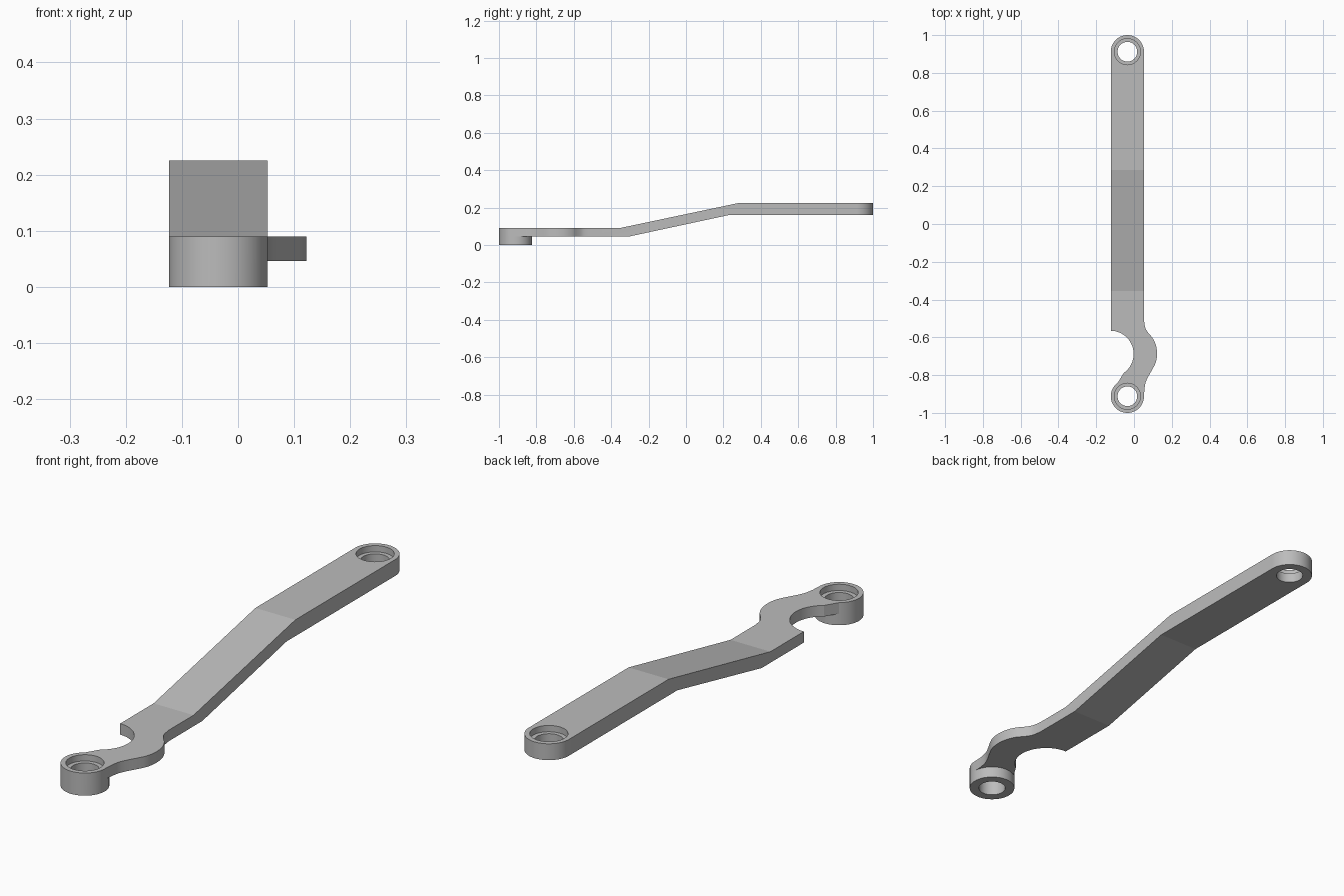
import bpy, bmesh, math
from mathutils import Vector

cube = bpy.data.objects.get("Cube")
if cube:
    bpy.data.objects.remove(cube, do_unlink=True)

steel = bpy.data.materials.new("grey metal")
steel.use_nodes = True
GREY = (0.5, 0.5, 0.5, 1)
steel.diffuse_color = GREY
steel.node_tree.nodes["Principled BSDF"].inputs["Base Color"].default_value = GREY

CX, END_Y, R = -0.035, 0.912, 0.088      # bar axis, hole distance, half width


def arc(cx, cy, r, a0, a1, n):
    angles = [math.radians(a0 + (a1 - a0) * i / n) for i in range(n + 1)]
    return [(cx + r * math.cos(a), cy + r * math.sin(a)) for a in angles]


def spline(points, steps=4):
    """Smooth curve through the points."""
    p = [Vector(q) for q in [points[0], *points, points[-1]]]
    out = []
    for a, b, c, d in zip(p, p[1:], p[2:], p[3:]):
        for i in range(steps):
            t = i / steps
            out.append(tuple((2 * b + (c - a) * t + (2 * a - 5 * b + 4 * c - d) * t**2
                              + (3 * b - a - 3 * c + d) * t**3) / 2))
    return out + [tuple(points[-1])]


def prism(name, points, depth):
    """Extrude a closed 3D polygon along a vector."""
    bm = bmesh.new()
    face = bm.faces.new([bm.verts.new(p) for p in points])
    cap = bmesh.ops.extrude_face_region(bm, geom=[face], use_keep_orig=True)["geom"]
    bmesh.ops.translate(bm, verts=[v for v in cap if isinstance(v, bmesh.types.BMVert)], vec=depth)
    bmesh.ops.recalc_face_normals(bm, faces=bm.faces)
    mesh = bpy.data.meshes.new(name)
    bm.to_mesh(mesh)
    bm.free()
    mesh.materials.append(steel)
    obj = bpy.data.objects.new(name, mesh)
    bpy.context.collection.objects.link(obj)
    return obj


def disc(name, y, r, z0, z1):
    ring = arc(CX, y, r, 0, 360, 64)[:-1]
    return prism(name, [(px, py, z0) for px, py in ring], (0, 0, z1 - z0))


def combine(target, tool, operation):
    bpy.context.view_layer.objects.active = target
    mod = target.modifiers.new(tool.name, "BOOLEAN")
    mod.operation, mod.object, mod.solver = operation, tool, "EXACT"
    bpy.ops.object.modifier_apply(modifier=mod.name)
    bpy.data.objects.remove(tool, do_unlink=True)


# Plan outline: round rear end, notch on the right, curved neck on the left
outline = arc(CX, END_Y, R, 0, 180, 32)
outline += arc(-0.125, -0.688, 0.123, 89, -55, 28)
outline += arc(CX, -END_Y, R, 125, 355, 40)
outline += spline([(0.055, -0.875), (0.062, -0.838), (0.077, -0.805), (0.097, -0.77),
                   (0.115, -0.733), (0.122, -0.69), (0.117, -0.645), (0.1, -0.606),
                   (0.077, -0.578), (0.06, -0.55), (0.053, -0.51)])
arm = prism("lever_arm", [(x, y, -0.2) for x, y in outline], (0, 0, 0.8))

# Cranked side profile gives the arm its bends and thickness
profile = [(-1.1, 0.046), (-0.30, 0.046), (0.23, 0.16), (1.1, 0.16),
           (1.1, 0.225), (0.285, 0.225), (-0.355, 0.09), (-1.1, 0.09)]
combine(arm, prism("side_profile", [(-0.5, y, z) for y, z in profile], (1, 0, 0)), "INTERSECT")

# Thick round boss at the front end
combine(arm, disc("front_boss", -END_Y, R, 0, 0.09), "UNION")

# Counterbored holes at both ends
for y, top in ((-END_Y, 0.09), (END_Y, 0.225)):
    combine(arm, disc("bolt_hole", y, 0.052, -0.1, 0.4), "DIFFERENCE")
    combine(arm, disc("counterbore", y, 0.069, top - 0.025, 0.4), "DIFFERENCE")

bpy.ops.object.select_all(action="DESELECT")
arm.select_set(True)
bpy.context.view_layer.objects.active = arm
bpy.ops.object.shade_smooth_by_angle(angle=math.radians(11))
